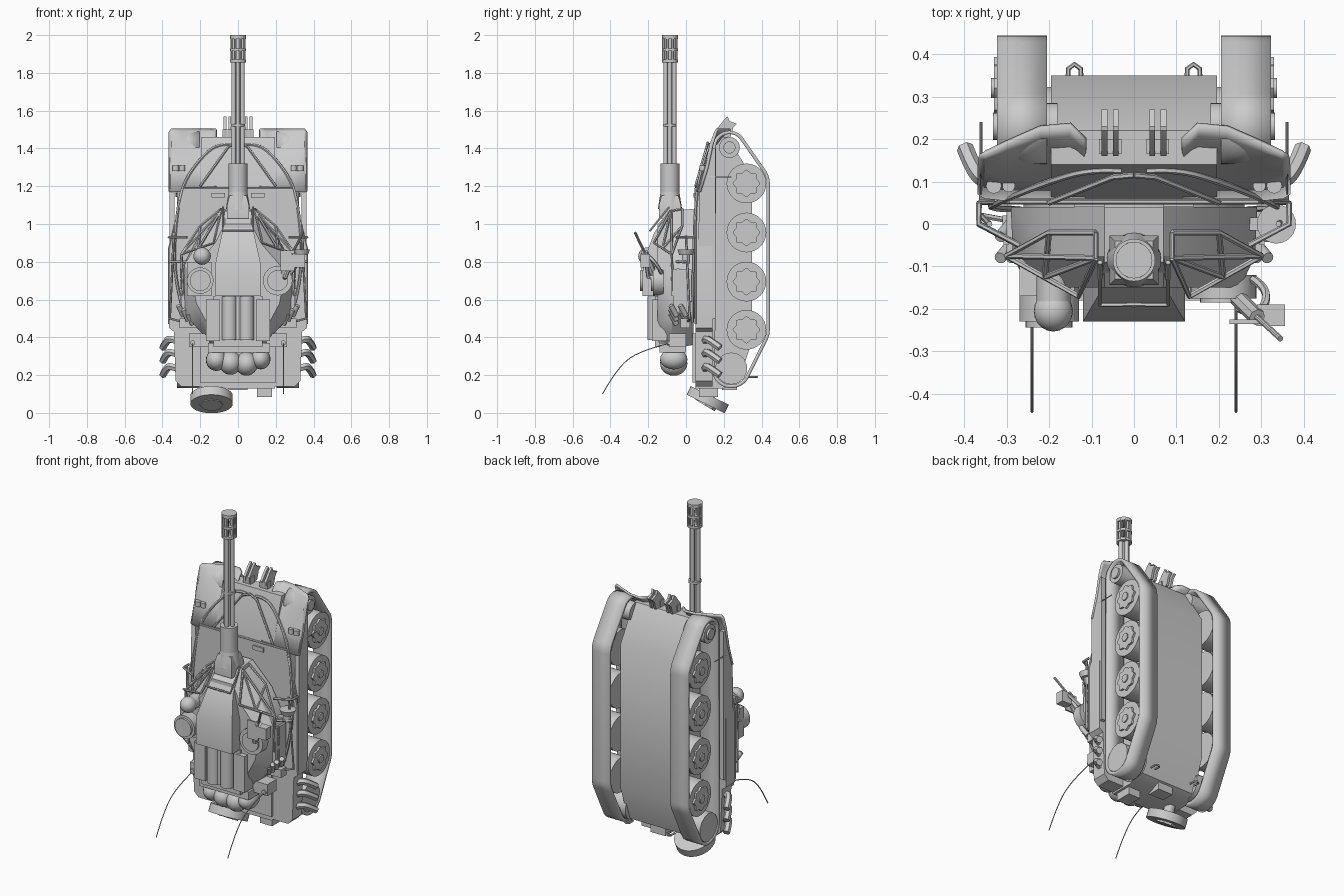
import bpy, bmesh, math
from mathutils import Vector, Matrix, geometry


def add(name, bm, mirror=False, thick=0, bevel=0):
    bmesh.ops.recalc_face_normals(bm, faces=bm.faces)
    me = bpy.data.meshes.new(name)
    bm.to_mesh(me)
    bm.free()
    ob = bpy.data.objects.new(name, me)
    bpy.context.collection.objects.link(ob)
    if thick:
        m = ob.modifiers.new("thickness", "SOLIDIFY")
        m.thickness, m.offset = thick, 0
    if bevel:
        m = ob.modifiers.new("bevel", "BEVEL")
        m.width, m.segments = bevel, 2
    if mirror:
        ob.modifiers.new("mirror", "MIRROR").use_clip = False
    return ob


def loft(name, rings, closed=True, caps=True, **kw):
    bm = bmesh.new()
    vs = [[bm.verts.new(p) for p in r] for r in rings]
    n = len(rings[0])
    for a, b in zip(vs, vs[1:]):
        for i in range(n if closed else n - 1):
            j = (i + 1) % n
            bm.faces.new((a[i], a[j], b[j], b[i]))
    if caps and closed:
        bm.faces.new(vs[0])
        bm.faces.new(vs[-1])
    return add(name, bm, **kw)


def prism_x(name, yz, x0, x1, **kw):
    return loft(name, [[(x, y, z) for y, z in yz] for x in (x0, x1)], **kw)


def box(name, x0, x1, y0, y1, z0, z1, **kw):
    return prism_x(name, [(y0, z0), (y1, z0), (y1, z1), (y0, z1)], x0, x1, **kw)


def cyl(name, p, q, r, r2=None, seg=24, **kw):
    p, q = Vector(p), Vector(q)
    d = q - p
    mat = Matrix.Translation((p + q) / 2) @ d.to_track_quat("Z", "Y").to_matrix().to_4x4()
    bm = bmesh.new()
    bmesh.ops.create_cone(bm, cap_ends=True, segments=seg, radius1=r,
                          radius2=r if r2 is None else r2, depth=d.length, matrix=mat)
    return add(name, bm, **kw)


def ball(name, c, s, **kw):
    bm = bmesh.new()
    bmesh.ops.create_uvsphere(bm, u_segments=20, v_segments=12, radius=1,
                              matrix=Matrix.Translation(c) @ Matrix.Diagonal((*s, 1)))
    return add(name, bm, **kw)


def tube(name, pts, r, smooth=False, **kw):
    cu = bpy.data.curves.new(name, "CURVE")
    cu.dimensions, cu.bevel_depth, cu.bevel_resolution, cu.use_fill_caps = "3D", r, 1, True
    sp = cu.splines.new("NURBS" if smooth else "POLY")
    sp.points.add(len(pts) - 1)
    for a, b in zip(sp.points, pts):
        a.co = (*b, 1)
    if smooth:
        sp.order_u, sp.use_endpoint_u, sp.resolution_u = 3, True, 5
    ob = bpy.data.objects.new(name, cu)
    bm = bmesh.new()
    bm.from_mesh(ob.to_mesh())
    ob.to_mesh_clear()
    bpy.data.objects.remove(ob)
    return add(name, bm, **kw)


# hull: central tub, sponsons over the tracks, rear engine deck
prism_x("hull_tub", [(0.06, 1.19), (0.14, 1.46), (0.22, 1.46), (0.35, 1.25), (0.35, 0.38),
                     (0.28, 0.17), (0.2, 0.13), (0.05, 0.13)], -0.195, 0.195)
deck = [(0.29, 1.19), (0.365, 0.87), (0.365, 0.45), (0.34, 0.43), (0.33, 0.17), (0.3, 0.14)]
outline = deck + [(-x, z) for x, z in reversed(deck)]
loft("upper_deck", [[(x, y, z) for x, z in outline] for y in (0.05, 0.14)])
prism_x("side_skirt", [(0.06, 0.47), (0.155, 0.5), (0.155, 1.4), (0.13, 1.4), (0.07, 1.19)],
        0.335, 0.362, mirror=True)
xs = (0.115, 0.15, 0.22, 0.3, 0.35, 0.365)
rows = [(1.17, (.06, .06, .06, .06, .065, .075)), (1.3, (.1, .1, .1, .1, .105, .115)),
        (1.42, (.14, .155, .155, .135, .13, .14)), (1.485, (.18, .21, .205, .175, .155, .16)),
        (1.502, (.2, .235, .228, .192, .168, .165))]
loft("front_fender", [[(x - (0.012 if z > 1.5 and x > .36 else 0), y, z) for x, y in zip(xs, ys)]
                      for z, ys in rows], closed=False, mirror=True, thick=0.012)
prism_x("bow_plate", [(0.055, 1.17), (0.145, 1.46), (0.16, 1.46), (0.07, 1.17)], -0.13, 0.13)
box("deck_vent", 0.07, 0.14, 0.04, 0.055, 1.14, 1.165, mirror=True)
box("rear_panel", -0.2, 0.2, 0.035, 0.06, 0.16, 0.42)
tube("deck_edge_rail", [(0, 0.052, 1.19), (0.29, 0.052, 1.19), (0.365, 0.05, 0.87),
                        (0.365, 0.05, 0.47)], 0.006, mirror=True)
tube("wave_breaker", [(0, 0.115, 1.43), (0.05, 0.11, 1.41), (0.2, 0.05, 1.2)], 0.007, mirror=True)
tube("tow_cable", [(0.03, .125, 1.42), (0.1, .13, 1.43), (0.2, .1, 1.35), (0.3, .06, 1.2),
                   (0.33, .045, 1), (0.34, .04, 0.8), (0.31, .035, 0.6), (0.27, .035, 0.48)],
     0.008, smooth=True, mirror=True)

# running gear
circles = [(0.23, 1.405, .08), (0.32, 1.215, .115), (0.32, 0.44, .115), (0.24, 0.235, .095)]
pts = [Vector((y + r * math.cos(a * math.pi / 18), z + r * math.sin(a * math.pi / 18)))
       for y, z, r in circles for a in range(36)]
belt = [tuple(pts[i]) for i in geometry.convex_hull_2d(pts)]
prism_x("track_belt", belt, 0.205, 0.322, caps=False, mirror=True, thick=0.018)
for i, z in enumerate((1.215, 0.955, 0.695, 0.44)):
    cyl(f"road_wheel_{i}", (0.215, .32, z), (0.318, .32, z), 0.105, seg=32, mirror=True)
    star = [(0.32 + r * math.cos(k * math.pi / 16), z + r * math.sin(k * math.pi / 16))
            for k in range(32) for r in [0.066 + 0.007 * math.cos(k * math.pi / 2)]]
    prism_x(f"star_hub_{i}", star, 0.315, 0.33, mirror=True)
    cyl(f"hub_cap_{i}", (0.325, .32, z), (0.337, .32, z), 0.024, seg=12, mirror=True)
cyl("front_idler", (0.18, .23, 1.405), (0.32, .23, 1.405), 0.055, mirror=True)
cyl("idler_cap", (0.31, .23, 1.405), (0.332, .23, 1.405), 0.032, mirror=True)
cyl("drive_sprocket", (0.18, .24, 0.235), (0.32, .24, 0.235), 0.085, seg=14, mirror=True)

# hull fittings
for x in (0.036, 0.062):
    prism_x("front_tow_hook", [(.165, 1.46), (.16, 1.5), (.2, 1.55), (.22, 1.57), (.23, 1.545),
                               (.27, 1.53), (.25, 1.51), (.235, 1.46)], x, x + 0.014, mirror=True)
box("hook_base", 0.03, 0.082, 0.165, 0.2, 1.45, 1.5, mirror=True)
tube("rear_shackle", [(.125, .33, .19), (.125, .365, .19), (.14, .376, .19), (.155, .365, .19),
                      (.155, .33, .19)], 0.006, mirror=True)
cyl("head_lamp", (0.33, .09, 1.28), (0.33, .09, 1.31), 0.018, mirror=True)
cyl("marker_lamp", (0.295, .09, 1.28), (0.295, .09, 1.31), 0.015, mirror=True)
tube("lamp_post", [(0.36, .24, 1.25), (0.36, .12, 1.25)], 0.003, mirror=True)
for z in (0.37, 0.3, 0.225):
    tube("exhaust_pipe", [(.3, .1, z), (.345, .1, z + .02), (.375, .12, z + .02),
                          (.398, .18, z - .025)], 0.02, smooth=True, mirror=True)
cyl("spare_wheel", (-.14, .104, .0475), (-.14, .126, .0925), 0.112, seg=32)
cyl("spare_wheel_rim", (-.14, .1, .04), (-.14, .112, .06), 0.06, seg=8)
cyl("spare_wheel_mount", (-.14, .12, .08), (-.14, .15, .16), 0.03)
box("rear_box", 0.1, 0.18, 0.07, 0.17, 0.085, 0.15)
box("rear_hitch", -0.05, 0.05, 0.19, 0.27, 0.12, 0.2)

# turret
cyl("turret_ring", (0, 0, 0.76), (0, 0.06, 0.76), 0.26, seg=40)
lay = [(0.04, [(.07, 1.08), (.2, .95), (.29, .78), (.29, .52), (.2, .43), (.12, .36)]),
       (-0.075, [(.07, 1.07), (.19, .94), (.285, .78), (.28, .52), (.19, .42), (.12, .34)]),
       (-0.15, [(.07, 1.0), (.12, .9), (.25, .75), (.22, .58), (.15, .45), (.12, .36)])]
loft("turret_body", [[(x, y, z) for x, z in h + [(-x, z) for x, z in reversed(h)]] for y, h in lay])
loft("turret_spine", [[(-x, 0.03, z), (x, 0.03, z), (x, y, z), (-x, y, z)] for x, y, z in
                      ((.07, -.09, 1.07), (.085, -.17, .95), (.12, -.23, .79), (.12, -.23, .62))])
tube("spine_plate", [(0.08, -.09, 1.09), (0.08, -.19, .965), (0, -.19, .965)], 0.006, mirror=True)
box("roof_rear", -0.13, 0.13, -0.165, -0.05, 0.35, 0.62)
for x in (-0.045, 0.045, 0):
    cyl("roof_canister", (x, -0.165, 0.385), (x, -0.165, 0.615), 0.04 if x else 0.02)
box("side_canister_box", 0.095, 0.17, -0.18, -0.1, 0.38, 0.6, mirror=True)
box("bustle", -0.16, 0.17, -0.14, 0.0, 0.32, 0.37)
for x, z, s in ((-.115, .28, .055), (-.04, .265, .06), (.045, .26, .06), (.12, .285, .052)):
    ball("stowage_bag", (x, -0.065, z), (s, 0.072, s * 1.05))
box("side_stowage", 0.28, 0.3, -0.07, 0.03, 0.53, 0.76, mirror=True)
for z in (0.6, 0.68, 0.74):
    box("side_slat", 0.295, 0.307, -0.05, -0.035, z - .025, z + .025, mirror=True)
for i in range(3):
    for y in (-0.05, 0.0):
        cyl("smoke_tube", (.24 + .025 * i, y, .47 + .022 * i), (.265 + .025 * i, y - .03, .525 + .022 * i),
            0.014, seg=12, mirror=True)
box("smoke_bracket", 0.22, 0.31, -0.03, 0.02, 0.45, 0.5, mirror=True)
# turret cheek frame
A, B, C, D, E, F = ((.09, -.02, 1.08), (.2, -.02, .99), (.3, -.075, .84), (.09, -.08, 1.07),
                    (.13, -.17, .9), (.21, -.125, .87))
for path in ((A, B, C), (D, C), (D, E, C), (B, F), (D, F), (C, (.29, -.07, .62)), (A, D),
             ((.27, -.05, .93), (.365, -.0, .93), (.365, .05, .93)), ((.27, -.05, .8), (.365, 0, .8)),
             ((.34, 0, .94), (.36, .02, .5), (.25, 0, .47))):
    tube("cheek_frame", path, 0.007, mirror=True)

# main gun
loft("mantlet", [[(-s, -.085 - s, z), (s, -.085 - s, z), (s, -.085 + s, z), (-s, -.085 + s, z)]
                 for s, z in ((.058, 1.03), (.058, 1.1), (.045, 1.15))])
cyl("gun_cone", (0, -.085, 1.08), (0, -.085, 1.18), 0.064, 0.048)
cyl("gun_sleeve", (0, -.085, 1.17), (0, -.085, 1.32), 0.05, seg=28)
for dx, dy in ((1, 0), (-1, 0), (0, 1), (0, -1)):
    cyl("gun_barrel", (dx * .023, -.085 + dy * .023, 1.3), (dx * .023, -.085 + dy * .023, 1.995), 0.012, seg=14)
cyl("barrel_core", (0, -.085, 1.3), (0, -.085, 1.86), 0.013, seg=12)
for z0, z1, r in ((1.515, 1.53, .036), (1.855, 1.87, .043), (1.915, 1.93, .043), (1.98, 2.0, .043)):
    cyl("barrel_clamp", (0, -.085, z0), (0, -.085, z1), r, seg=20)
for k in range(8):
    a = (k + .5) * math.pi / 4
    x, y = .038 * math.cos(a), -.085 + .038 * math.sin(a)
    cyl("muzzle_bar", (x, y, 1.86), (x, y, 1.99), 0.006, seg=6)

# roof fittings
cyl("commander_cupola", (-.2, -.12, .70), (-.2, -.23, .70), 0.07, seg=32)
cyl("cupola_lid", (-.2, -.22, .70), (-.2, -.243, .70), 0.055, seg=32)
cyl("sight_pedestal", (-.19, -.12, .83), (-.19, -.2, .83), 0.04)
ball("sight_dome", (-.19, -.205, .83), (.046, .048, .046))
box("sight_base", -.27, -.14, -.17, -.08, .62, .8)
cyl("gunner_hatch", (.21, -.12, .70), (.21, -.175, .70), 0.078, seg=24)
cyl("hatch_lid", (.21, -.17, .70), (.21, -.185, .70), 0.055, seg=24)
cyl("dish_post", (.33, 0, .79), (.33, 0, .84), 0.022)
cyl("sensor_dish", (.335, 0, .835), (.335, 0, .865), 0.035, 0.046)
box("sensor_arm", .26, .34, -.015, .015, .79, .81)
# roof machine gun
tube("mg_mount", [(.24, -.13, .7), (.25, -.2, .72), (.28, -.21, .8)], 0.012)
cyl("mg_receiver", (.24, -.17, .73), (.29, -.22, .85), 0.02, seg=8)
cyl("mg_barrel", (.285, -.215, .84), (.345, -.27, .955), 0.007, seg=10)
box("mg_ammo_box", .29, .355, -.24, -.19, .77, .84)
box("mg_shield", .225, .3, -.235, -.225, .75, .86)
tube("mg_belt", [(.3, -.2, .83), (.33, -.16, .8), (.28, -.13, .74)], 0.01, smooth=True)
# whip aerials
cyl("aerial_base", (.24, -.05, .37), (.24, -.1, .37), 0.014, seg=10, mirror=True)
box("aerial_bracket", .15, .26, -.09, 0.0, .35, .42, mirror=True)
tube("whip_aerial", [(.24, -.08, .37), (.24, -.25, .33), (.24, -.37, .23), (.24, -.442, .1)],
     0.003, smooth=True, mirror=True)

bpy.ops.object.select_all(action="SELECT")
bpy.context.view_layer.objects.active = bpy.context.selected_objects[0]
bpy.ops.object.shade_smooth_by_angle(angle=math.radians(32))
